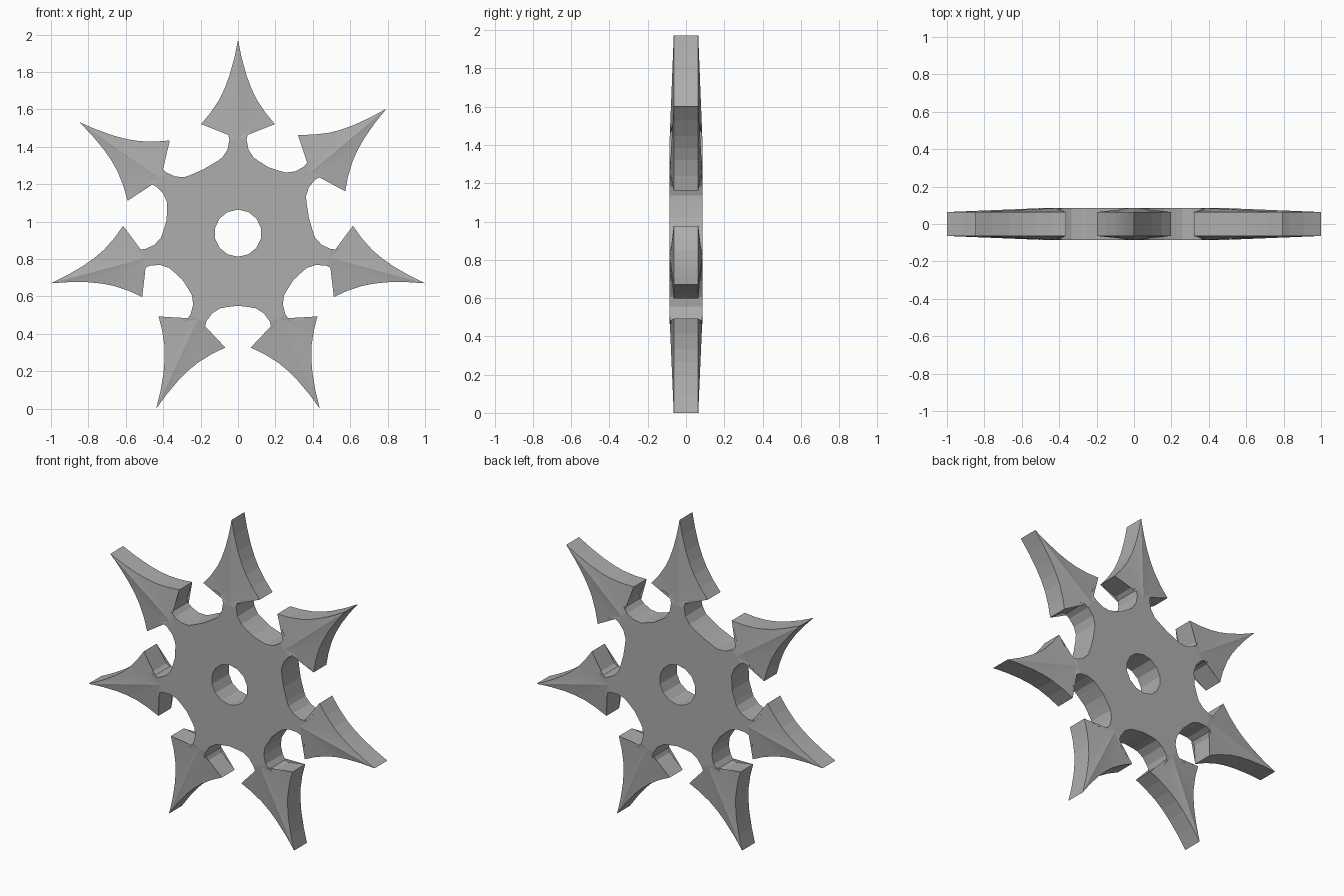
import bpy, bmesh
from math import sin, cos, pi, radians
from mathutils import Vector

if "Cube" in bpy.data.objects:
    bpy.data.objects.remove(bpy.data.objects["Cube"])

CZ = 0.938                  # height of the star centre
T_BODY, T_EDGE = 0.085, 0.064   # half thickness of body and of blade edge
ANGLES = [-65, -15, 40, 90, 145, 195, 245]

# Half of one arm in (along, across) coordinates
NECK = [(0.387, 0.108), (0.405, 0.083), (0.447, 0.056), (0.50, 0.046)]
CORNER = [(0.535, 0.053), (0.553, 0.073)]
BLADE = [(0.583, 0.197), (0.645, 0.146), (0.715, 0.10), (0.775, 0.071), (0.845, 0.045), (0.94, 0.019)]
TIP, RIDGE, VALLEY_R, HOLE_R, HOLE_N = (1.035, 0), (0.505, 0), 0.388, 0.126, 14

bm = bmesh.new()


def vert(p, ang, y):
    a, c = p
    return bm.verts.new((a * cos(ang) - c * sin(ang), y, CZ + a * sin(ang) + c * cos(ang)))


def flip(pts):
    return [(a, -c) for a, c in pts]


def side(s):
    """Make one face of the star and return its outline and hole loops."""
    outline, body = [], []
    for i, deg in enumerate(ANGLES):
        ang = radians(deg)
        nxt = ANGLES[i + 1] if i < 6 else ANGLES[0] + 360
        n1 = [vert(p, ang, s * T_BODY) for p in flip(NECK)]
        c1 = [vert(p, ang, s * y) for p, y in zip(flip(CORNER), (0.081, 0.077))]
        blade = [vert(p, ang, s * T_EDGE)
                 for p in flip(BLADE) + [TIP] + BLADE[::-1]]
        c2 = [vert(p, ang, s * y) for p, y in zip(CORNER[::-1], (0.077, 0.081))]
        n2 = [vert(p, ang, s * T_BODY) for p in NECK[::-1]]
        ridge = vert(RIDGE, ang, s * T_BODY)
        valley = vert((VALLEY_R, 0), radians((deg + nxt) / 2), s * T_BODY)
        # bevelled facets fanning out from the neck
        fan = [n1[-1]] + c1 + blade + c2 + [n2[0]]
        for a, b in zip(fan, fan[1:]):
            bm.faces.new((ridge, a, b))
        outline += n1 + c1 + blade + c2 + n2 + [valley]
        body += n1 + [ridge] + n2 + [valley]
    hole = [vert((HOLE_R, 0), 2 * pi * (k + 0.5) / HOLE_N, s * T_BODY) for k in range(HOLE_N)]
    # flat body with the centre hole
    edges = []
    for loop in (body, hole):
        for a, b in zip(loop, loop[1:] + loop[:1]):
            edges.append(bm.edges.get((a, b)) or bm.edges.new((a, b)))
    bmesh.ops.triangle_fill(bm, edges=edges, use_beauty=True, normal=Vector((0, s, 0)))
    return outline, hole


# Two faces joined by the outer wall and the hole wall
for front, back in zip(side(-1), side(1)):
    n = len(front)
    for i in range(n):
        j = (i + 1) % n
        bm.faces.new((front[i], front[j], back[j], back[i]))

bmesh.ops.recalc_face_normals(bm, faces=bm.faces)
mesh = bpy.data.meshes.new("throwing_star")
bm.to_mesh(mesh)
bm.free()

# Dark steel grey
steel = bpy.data.materials.new("steel")
steel.diffuse_color = (0.42, 0.42, 0.42, 1)
steel.use_nodes = True
steel.node_tree.nodes["Principled BSDF"].inputs["Base Color"].default_value = steel.diffuse_color
mesh.materials.append(steel)
bpy.context.collection.objects.link(bpy.data.objects.new("throwing_star", mesh))
